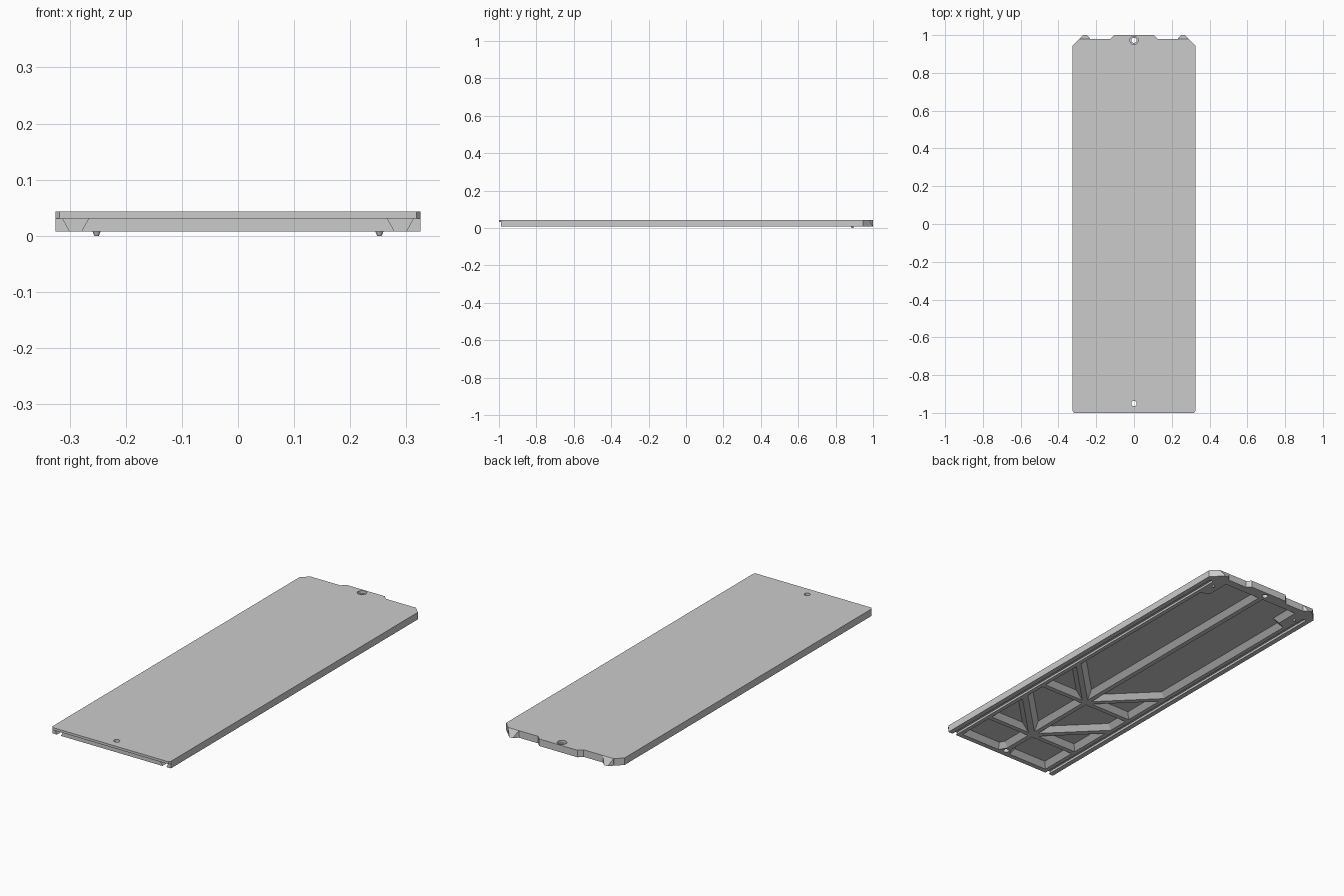
import bpy, bmesh
from mathutils import Vector

if "Cube" in bpy.data.objects:
    bpy.data.objects.remove(bpy.data.objects["Cube"])

TOP, LIP, BASE = 0.043, 0.031, 0.008


def loft(name, loops):
    """Solid from stacked loops; each is (points, z)."""
    bm = bmesh.new()
    rings = [[bm.verts.new((x, y, z)) for x, y in pts] for pts, z in loops]
    n = len(rings[0])
    for a, b in zip(rings, rings[1:]):
        for i in range(n):
            j = (i + 1) % n
            bm.faces.new((a[i], a[j], b[j], b[i]))
    bm.faces.new(rings[0])
    bm.faces.new(rings[-1])
    bmesh.ops.recalc_face_normals(bm, faces=bm.faces)
    me = bpy.data.meshes.new(name)
    bm.to_mesh(me)
    bm.free()
    ob = bpy.data.objects.new(name, me)
    bpy.context.collection.objects.link(ob)
    return ob


def inset(pts, d):
    """Move every edge of a counter-clockwise polygon inward by d."""
    out = []
    for i, p in enumerate(pts):
        a, b, c = Vector(pts[i - 1]), Vector(p), Vector(pts[(i + 1) % len(pts)])
        e1, e2 = (b - a).normalized(), (c - b).normalized()
        n1, n2 = Vector((-e1.y, e1.x)), Vector((-e2.y, e2.x))
        out.append(tuple(b + (n1 + n2) * d / (1 + n1.dot(n2))))
    return out


def flip(pts):
    return [(-x, y) for x, y in reversed(pts)]


def cut(target, cutter):
    cutter.hide_render = True
    m = target.modifiers.new("cut", 'BOOLEAN')
    m.operation, m.object, m.solver = 'DIFFERENCE', cutter, 'EXACT'
    bpy.context.view_layer.objects.active = target
    bpy.ops.object.modifier_apply(modifier=m.name)
    bpy.data.objects.remove(cutter)


def rect(x0, x1, y0, y1):
    return [(x0, y0), (x1, y0), (x1, y1), (x0, y1)]


def drill(target, y, r, z0, z1):
    bpy.ops.mesh.primitive_cylinder_add(vertices=24, radius=r, depth=z1 - z0,
                                        location=(0, y, (z0 + z1) / 2))
    cut(target, bpy.context.object)


# main plate with notched back edge and clipped corners
half = [(0.318, -1), (0.325, -0.99), (0.325, 0.945), (0.29, 0.98), (0.125, 0.98), (0.105, 1)]
outline = half + flip(half)
plate = loft("plate", [(outline, BASE), (outline, TOP)])

# thin overhanging lip at the front
step = rect(-0.4, 0.4, -1.1, -0.99)
cut(plate, loft("lip_cutter", [(step, -0.1), (step, LIP)]))

# dovetail slots along both sides
for s in (-1, 1):
    loops = []
    for z in (BASE - 0.002, LIP):
        t = (z - BASE) / (LIP - BASE)
        r = rect(0.279 - 0.013 * t, 0.300 + 0.0125 * t, -1.1, 0.92)
        loops.append((r if s > 0 else flip(r), z))
    cut(plate, loft("slot_cutter", loops))

# tapered underside pockets, leaving the ribs standing between them
pockets = [
    [(0.012, -0.33), (0.258, -0.085), (0.258, 0.80), (0.215, 0.82), (0.215, 0.94), (0.012, 0.94)],
    [(0.03, -0.348), (0.258, -0.348), (0.258, -0.12)],
    [(0.012, -0.725), (0.258, -0.48), (0.258, -0.372), (0.012, -0.372)],
    [(0.03, -0.748), (0.258, -0.748), (0.258, -0.52)],
    [(0.012, -0.925), (0.035, -0.965), (0.258, -0.965), (0.258, -0.772), (0.012, -0.772)],
]
for p in pockets:
    for pts in (p, flip(p)):
        cut(plate, loft("pocket_cutter", [(inset(pts, -0.001), BASE - 0.001),
                                          (inset(pts, 0.024), LIP + 0.001)]))

# screw holes, the back one recessed
drill(plate, -0.95, 0.014, -0.1, 0.1)
drill(plate, 0.972, 0.014, -0.1, 0.1)
drill(plate, 0.972, 0.022, 0.03, 0.1)

for s, side in ((-1, "left"), (1, "right")):
    # sloped latch at the back corner
    low = [(s * x, y) for x, y in ((0.29, 0.979), (0.27, 1), (0.25, 1), (0.23, 0.979))]
    high = [(s * x, y) for x, y in ((0.29, 0.979), (0.289, 0.98), (0.231, 0.98), (0.23, 0.979))]
    loft("latch_" + side, [(low, BASE), (high, TOP)])
    # small foot under the back corner pad
    bpy.ops.mesh.primitive_cone_add(vertices=12, radius1=0.004, radius2=0.008, depth=0.009,
                                    location=(s * 0.252, 0.89, 0.0045))
    bpy.context.object.name = "foot_" + side
